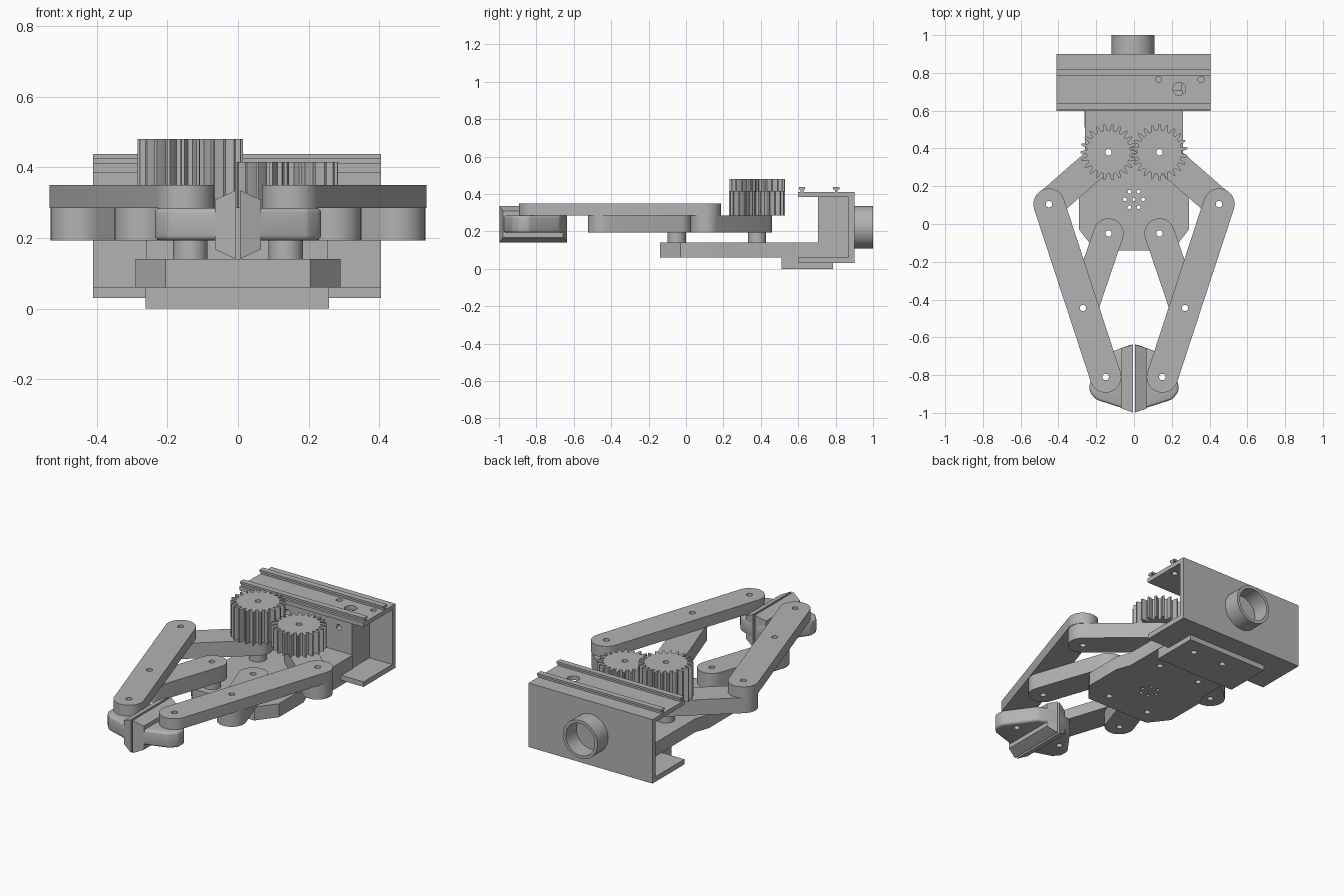
import bpy, bmesh
from math import sin, cos, pi, atan2

if "Cube" in bpy.data.objects:
    bpy.data.objects.remove(bpy.data.objects["Cube"], do_unlink=True)

grey = bpy.data.materials.new("plain_grey")
grey.use_nodes = True
COLOUR = (0.45, 0.45, 0.45, 1)
grey.diffuse_color = COLOUR
grey.node_tree.nodes["Principled BSDF"].inputs["Base Color"].default_value = COLOUR

parts = []
PIN = 0.017  # pin hole radius


# Outline helpers
def circle(x, y, r=PIN, n=24):
    return [(x + r * cos(2 * pi * i / n), y + r * sin(2 * pi * i / n)) for i in range(n)]


def rect(x0, y0, x1, y1):
    return [(x0, y0), (x1, y0), (x1, y1), (x0, y1)]


def capsule(a, b, r, n=16):
    t = atan2(b[1] - a[1], b[0] - a[0])
    pts = []
    for c, start in ((b, t - pi / 2), (a, t + pi / 2)):
        for i in range(n + 1):
            ang = start + pi * i / n
            pts.append((c[0] + r * cos(ang), c[1] + r * sin(ang)))
    return pts


def gear_outline(cx, cy, teeth, root, tip, phase):
    step = 2 * pi / teeth
    profile = ((-0.3, root), (-0.23, (root + tip) / 2), (-0.1, tip),
               (0.1, tip), (0.23, (root + tip) / 2), (0.3, root))
    return [(cx + r * cos((k + phase + f) * step), cy + r * sin((k + phase + f) * step))
            for k in range(teeth) for f, r in profile]


# Extrude an outline with holes along the chosen axis
AXES = {"z": lambda u, v, w: (u, v, w),
        "y": lambda u, v, w: (u, w, v),
        "x": lambda u, v, w: (w, u, v)}


def prism(name, outline, lo, hi, holes=(), axis="z"):
    curve = bpy.data.curves.new(name, "CURVE")
    curve.dimensions = "2D"
    curve.fill_mode = "BOTH"
    curve.extrude = (hi - lo) / 2
    for loop in [outline, *holes]:
        spline = curve.splines.new("POLY")
        spline.points.add(len(loop) - 1)
        for p, (u, v) in zip(spline.points, loop):
            p.co = (u, v, 0, 1)
        spline.use_cyclic_u = True
    helper = bpy.data.objects.new(name + "_outline", curve)
    bpy.context.collection.objects.link(helper)
    bpy.context.view_layer.update()
    deps = bpy.context.evaluated_depsgraph_get()
    mesh = bpy.data.meshes.new_from_object(helper.evaluated_get(deps))
    bpy.data.objects.remove(helper, do_unlink=True)
    bm = bmesh.new()
    bm.from_mesh(mesh)
    bmesh.ops.remove_doubles(bm, verts=bm.verts, dist=0.0001)
    for v in bm.verts:
        v.co = AXES[axis](v.co.x, v.co.y, v.co.z + (lo + hi) / 2)
    return finish(name, bm)


def finish(name, bm):
    bmesh.ops.recalc_face_normals(bm, faces=bm.faces)
    mesh = bpy.data.meshes.new(name)
    bm.to_mesh(mesh)
    bm.free()
    mesh.materials.append(grey)
    obj = bpy.data.objects.new(name, mesh)
    bpy.context.collection.objects.link(obj)
    parts.append(obj)
    return obj


def finger_body(name, outline, lo, hi, hole):
    # Rounded block, then drilled for the pin
    bm = bmesh.new()
    face = bm.faces.new([bm.verts.new((x, y, lo)) for x, y in outline])
    ext = bmesh.ops.extrude_face_region(bm, geom=[face])
    for v in ext["geom"]:
        if isinstance(v, bmesh.types.BMVert):
            v.co.z = hi
    bmesh.ops.recalc_face_normals(bm, faces=bm.faces)
    bmesh.ops.bevel(bm, geom=list(bm.edges), offset=0.014, segments=3,
                    profile=0.5, affect="EDGES", clamp_overlap=True)
    body = finish(name, bm)
    drill = prism("drill", hole, lo - 0.1, hi + 0.1)
    drill.hide_render = True
    cut = body.modifiers.new("pin_hole", "BOOLEAN")
    cut.operation = "DIFFERENCE"
    cut.object = drill
    bpy.context.view_layer.objects.active = body
    bpy.ops.object.modifier_apply(modifier=cut.name)
    parts.remove(drill)
    bpy.data.objects.remove(drill, do_unlink=True)


# Palm plate with pin holes and a ring of small holes
half = [(0.26, 0.705), (0.26, 0.28), (0.29, 0.2), (0.29, -0.03), (0.205, -0.14)]
palm = half + [(-x, y) for x, y in reversed(half)]
pins = [circle(s * 0.135, y) for s in (1, -1) for y in (-0.05, 0.38)]
ring = [circle(x, y, 0.01, 12) for x, y in circle(0, 0.13, 0.048, 6)]
prism("palm_plate", palm, 0.06, 0.14, pins + ring + [circle(0, 0.13, 0.008, 12)])
prism("palm_wall", rect(-0.26, 0.06, 0.255, 0.385), 0.705, 0.87,
      [circle(0.17, 0.28), circle(-0.17, 0.28)], "y")

# Mounting plate underneath
prism("mount_plate", rect(-0.262, 0.51, 0.258, 0.785), 0, 0.03,
      [circle(x, 0.69) for x in (0.155, -0.045)])
prism("mount_step", rect(-0.262, 0.51, 0.258, 0.6), 0.03, 0.06)

# Rear channel bracket
X0, X1 = -0.41, 0.405
prism("bracket_back", rect(X0, 0.03, X1, 0.41), 0.87, 0.9, axis="y")
prism("bracket_lower_flange", rect(X0, 0.6, X1, 0.87), 0.03, 0.06)
prism("bracket_upper_flange", rect(X0, 0.598, X1, 0.87), 0.385, 0.41,
      [circle(0.13, 0.765), circle(0.355, 0.765), circle(0.24, 0.715, 0.034)])
for name, y in (("front_rail", 0.62), ("rear_rail", 0.803)):
    prism(name + "_stem", rect(y - 0.007, 0.41, y + 0.007, 0.425), X0, X1, axis="x")
    prism(name + "_cap", rect(y - 0.017, 0.425, y + 0.017, 0.437), X0, X1, axis="x")
prism("rear_socket", circle(-0.005, 0.222, 0.113, 48), 0.9, 1.0,
      [circle(-0.005, 0.222, 0.095, 48)], "y")

# Mirrored linkages, gears and fingers
for side, s in (("left", 1), ("right", -1)):
    gear_pin, elbow = (s * 0.135, 0.38), (s * 0.45, 0.105)
    palm_pin, middle, tip = (s * 0.135, -0.05), (s * 0.27, -0.445), (s * 0.15, -0.81)

    prism(side + "_gear", gear_outline(*gear_pin, 22, 0.116, 0.149, 0.5 if s > 0 else 0),
          0.285, 0.415 if s > 0 else 0.48, [circle(*gear_pin)])
    prism(side + "_drive_arm", capsule(gear_pin, elbow, 0.08), 0.193, 0.285,
          [circle(*gear_pin), circle(*elbow)])
    prism(side + "_inner_link", capsule(palm_pin, middle, 0.08), 0.193, 0.285,
          [circle(*palm_pin), circle(*middle)])
    prism(side + "_outer_link", capsule(elbow, tip, 0.083), 0.285, 0.35,
          [circle(*elbow), circle(*middle), circle(*tip)])
    for name, pin in (("gear", gear_pin), ("link", palm_pin)):
        prism(f"{side}_{name}_spacer", circle(*pin, 0.049, 32), 0.14, 0.193, [circle(*pin)])

    body = [(0.012, -0.99), (0.06, -0.975), (0.2, -0.93), (0.235, -0.89),
            (0.235, -0.84), (0.115, -0.675), (0.012, -0.637)]
    finger_body(side + "_finger", [(s * x, y) for x, y in body], 0.193, 0.285, circle(*tip))

    # Ridged grip pad with slanted ends
    section = [(0.006, 0.14), (0.065, 0.168), (0.065, 0.308), (0.006, 0.335)]
    pad = prism(side + "_grip_pad", [(s * x, z) for x, z in section], -1.0, -0.635, axis="y")
    for v in pad.data.vertices:
        v.co.y += abs(v.co.x) * (0.35 if v.co.y < -0.8 else -0.35)

# Smooth the round walls, keep the corners crisp
bpy.ops.object.select_all(action="DESELECT")
for obj in parts:
    obj.select_set(True)
bpy.context.view_layer.objects.active = parts[0]
bpy.ops.object.shade_smooth_by_angle(angle=pi / 6)
